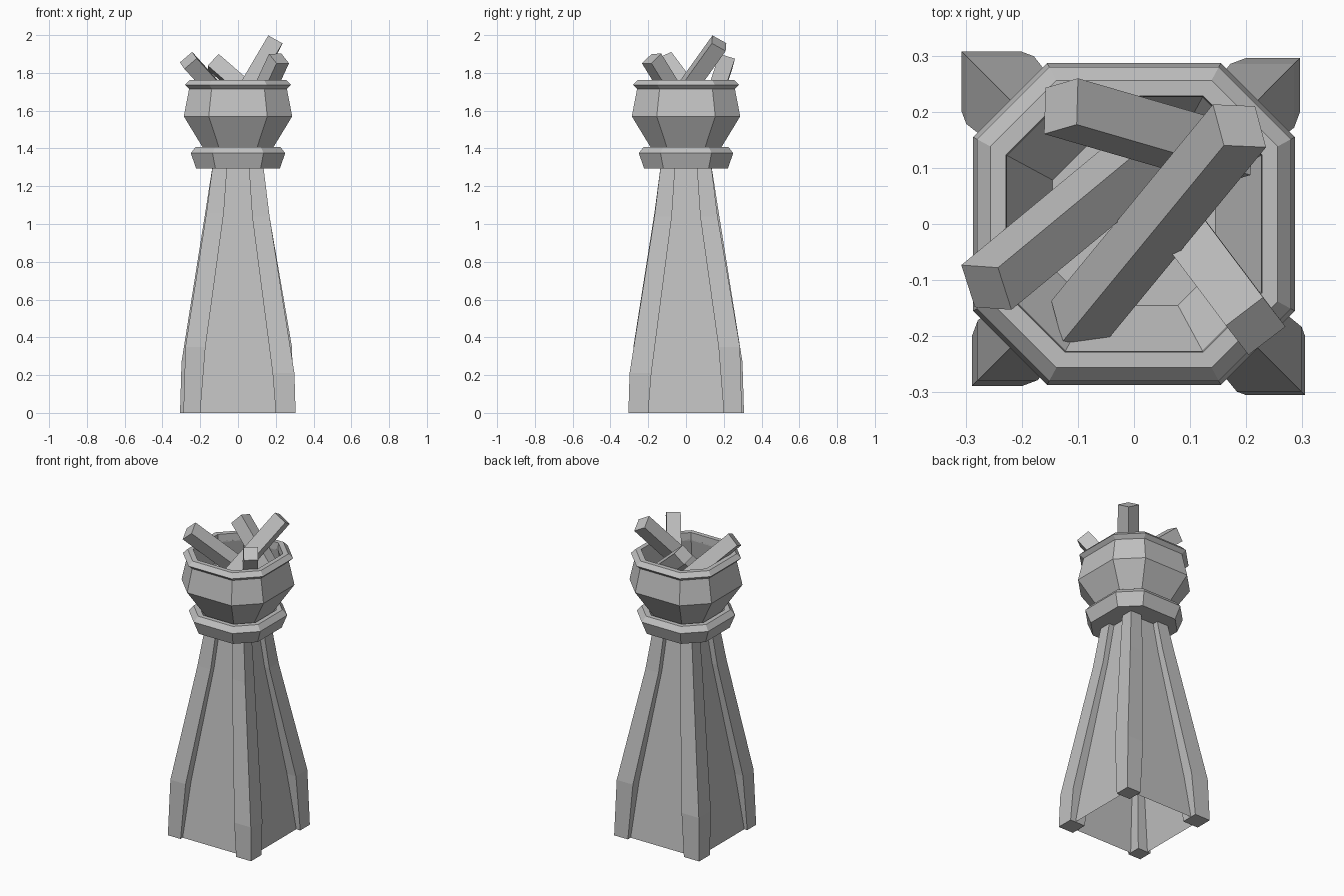
import bpy
import bmesh
from mathutils import Vector

cube = bpy.data.objects.get("Cube")
if cube:
    bpy.data.objects.remove(cube, do_unlink=True)

stone = bpy.data.materials.new("stone_grey")
stone.use_nodes = True
GREY = (0.53, 0.53, 0.53, 1)
stone.diffuse_color = GREY
stone.node_tree.nodes["Principled BSDF"].inputs["Base Color"].default_value = GREY


def loft(name, rings, cap_start=True, cap_end=True, closed=False):
    """Skin a list of equal-sized point rings into one flat-shaded object."""
    bm = bmesh.new()
    loops = [[bm.verts.new(p) for p in ring] for ring in rings]
    pairs = list(zip(loops, loops[1:]))
    if closed:
        pairs.append((loops[-1], loops[0]))
    for a, b in pairs:
        n = len(a)
        for i in range(n):
            j = (i + 1) % n
            bm.faces.new((a[i], a[j], b[j], b[i]))
    if cap_start and not closed:
        bm.faces.new(loops[0][::-1])
    if cap_end and not closed:
        bm.faces.new(loops[-1])
    bmesh.ops.recalc_face_normals(bm, faces=bm.faces)
    mesh = bpy.data.meshes.new(name)
    bm.to_mesh(mesh)
    bm.free()
    mesh.materials.append(stone)
    obj = bpy.data.objects.new(name, mesh)
    bpy.context.collection.objects.link(obj)
    return obj


def octagon(w, z):
    """Square of half-width w with its corners cut."""
    c = w * 0.54
    return [(w, -c, z), (w, c, z), (c, w, z), (-c, w, z),
            (-w, c, z), (-w, -c, z), (-c, -w, z), (c, -w, z)]


def square(lo, hi, sx, sy, z):
    return [(sx * x, sy * y, z) for x, y in
            ((lo, lo), (hi, lo), (hi, hi), (lo, hi))]


# Tapering tower walls, open underneath
loft("tower_walls", [square(-w, w, 1, 1, z) for w, z in ((0.268, 0), (0.092, 1.36))],
     cap_start=False)

# Four bent corner posts, each a little uneven
posts = {
    "front_left_post": (1, -1, 0.305, 0.21, 1.04),
    "back_left_post": (1, 1, 0.296, 0.35, 1.04),
    "back_right_post": (-1, 1, 0.307, 0.27, 1.10),
    "front_right_post": (-1, -1, 0.289, 0.35, 1.06),
}
for name, (sx, sy, foot, knee, neck) in posts.items():
    knee_out = foot - 0.03 * knee
    loft(name, [
        square(0.20, foot, sx, sy, 0),
        square(0.20 - 0.08 * knee, knee_out, sx, sy, knee),
        square(0.075, 0.167, sx, sy, neck),
        square(0.055, 0.13, sx, sy, 1.34),
    ])

# Collar ring, bowl and rim share the cut-corner section
collar = [(0.08, 1.295), (0.222, 1.295), (0.25, 1.375), (0.225, 1.407),
          (0.197, 1.407), (0.15, 1.34), (0.08, 1.34)]
loft("collar", [octagon(w, z) for w, z in collar], closed=True)

bowl = [(0.15, 1.345), (0.287, 1.57), (0.258, 1.72), (0.226, 1.72),
        (0.252, 1.57), (0.145, 1.39)]
loft("bowl", [octagon(w, z) for w, z in bowl])

rim = [(0.226, 1.715), (0.255, 1.712), (0.28, 1.737), (0.256, 1.763), (0.228, 1.763)]
loft("rim", [octagon(w, z) for w, z in rim], closed=True)


def beam(name, low, high, side, size=0.086):
    """Square beam between two centres; side is the direction of one edge."""
    low, high = Vector(low), Vector(high)
    axis = (high - low).normalized()
    u = Vector(side)
    u = (u - axis * u.dot(axis)).normalized() * size / 2
    v = axis.cross(u)
    loft(name, [[p + u + v, p - u + v, p - u - v, p + u - v] for p in (low, high)])


# Loose beams piled in the bowl
beam("tall_beam", (-0.10, -0.175, 1.468), (0.188, 0.175, 1.957), (0.075, -0.005, -0.045))
beam("right_beam", (0.06, 0.154, 1.51), (-0.263, -0.113, 1.866), (-0.07, 0.005, -0.06))
beam("back_beam", (0.18, 0.12, 1.588), (-0.13, 0.21, 1.857), (0, 0.08, -0.022))
beam("left_beam", (0.02, 0.08, 1.45), (0.217, -0.182, 1.876), (0.065, 0.05, 0), 0.083)
